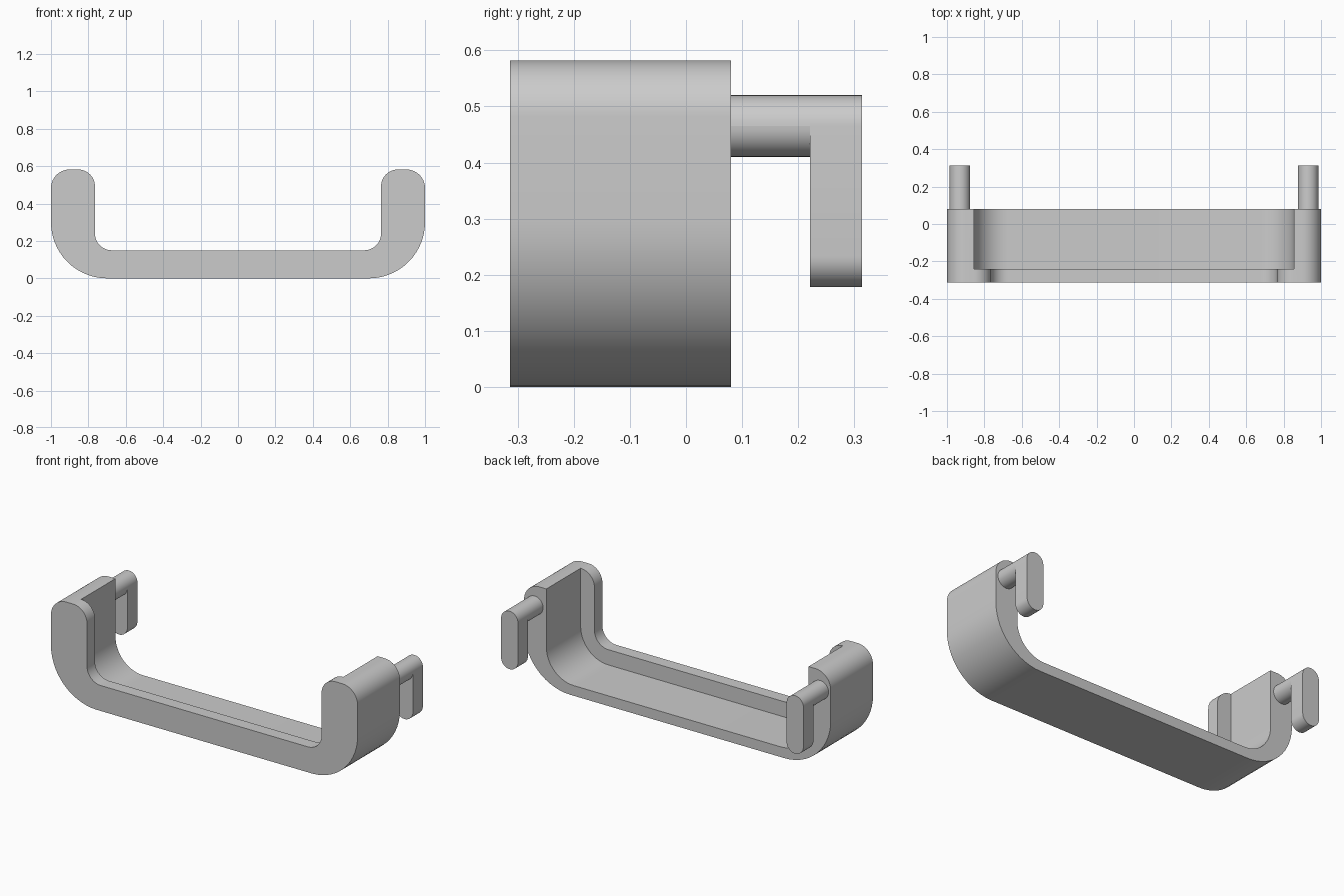
import bpy, bmesh, math
from mathutils import Vector

if "Cube" in bpy.data.objects:
    bpy.data.objects.remove(bpy.data.objects["Cube"])

grey = bpy.data.materials.new("light grey")
grey.diffuse_color = (0.6, 0.6, 0.6, 1)
grey.use_nodes = True
grey.node_tree.nodes["Principled BSDF"].inputs["Base Color"].default_value = grey.diffuse_color


def rounded(corners, steps=14):
    """Outline from (x, z, radius) corners, each rounded with an arc."""
    out = []
    n = len(corners)
    for i, (x, z, r) in enumerate(corners):
        p = Vector((x, z))
        if r == 0:
            out.append(p)
            continue
        a = (Vector(corners[i - 1][:2]) - p).normalized()
        b = (Vector(corners[(i + 1) % n][:2]) - p).normalized()
        # right-angled corners: the arc centre sits one radius along both sides
        c = p + (a + b) * r
        for k in range(steps + 1):
            t = k / steps * math.pi / 2
            out.append(c - b * r * math.cos(t) - a * r * math.sin(t))
    return out


def extrude(name, outline, y0, y1, caps=True, bevel=0):
    """Solid with an x-z outline running from y0 to y1; bevel rounds the y1 rim."""
    bm = bmesh.new()
    front = [bm.verts.new((p.x, y0, p.y)) for p in outline]
    back = [bm.verts.new((p.x, y1, p.y)) for p in outline]
    n = len(outline)
    for i in range(n):
        j = (i + 1) % n
        bm.faces.new((front[i], front[j], back[j], back[i]))
    if caps:
        bm.faces.new(front[::-1])
        end = bm.faces.new(back)
        if bevel:
            bmesh.ops.bevel(bm, geom=list(end.edges), offset=bevel, segments=4,
                            profile=0.5, affect='EDGES')
    bmesh.ops.recalc_face_normals(bm, faces=bm.faces)
    mesh = bpy.data.meshes.new(name)
    bm.to_mesh(mesh)
    bm.free()
    mesh.materials.append(grey)
    ob = bpy.data.objects.new(name, mesh)
    bpy.context.collection.objects.link(ob)
    return ob


def select(ob):
    bpy.ops.object.select_all(action='DESELECT')
    ob.select_set(True)
    bpy.context.view_layer.objects.active = ob


def smooth(ob):
    select(ob)
    bpy.ops.object.shade_smooth_by_angle(angle=math.radians(30))


# U-shaped body with the inner opening of the front lip
TOP = 0.582
body = extrude("tray_body", rounded([
    (-1, 0, 0.3), (1, 0, 0.3), (1, TOP, 0.1), (0.765, TOP, 0.09),
    (0.765, 0.15, 0.09), (-0.765, 0.15, 0.09), (-0.765, TOP, 0.09), (-1, TOP, 0.1)]),
    -0.314, 0.08)

# wider pocket behind the lip, open at the back and top
pocket = extrude("pocket_cutter", rounded([
    (-0.855, 0.06, 0.18), (0.855, 0.06, 0.18), (0.855, 0.8, 0), (-0.855, 0.8, 0)]),
    -0.24, 0.3)
pocket.hide_render = True
cut = body.modifiers.new("pocket", 'BOOLEAN')
cut.operation = 'DIFFERENCE'
cut.solver = 'EXACT'
cut.object = pocket
select(body)
bpy.ops.object.modifier_apply(modifier=cut.name)
bpy.data.objects.remove(pocket)
smooth(body)

# hooks: a round bar and a hanging plate with rounded ends
R, HIGH, LOW = 0.0549, 0.52, 0.178
for side, s in (("left", -1), ("right", 1)):
    x = s * 0.931
    a, b = x - R, x + R
    bar = extrude(side + "_hook_bar", rounded([
        (a, HIGH - 2 * R, R), (b, HIGH - 2 * R, R), (b, HIGH, R), (a, HIGH, R)], 10),
        0.08, 0.221, caps=False)
    plate = extrude(side + "_hook_plate", rounded([
        (a, LOW, R), (b, LOW, R), (b, HIGH, R), (a, HIGH, R)], 10),
        0.221, 0.314, bevel=0.011)
    smooth(bar)
    smooth(plate)
